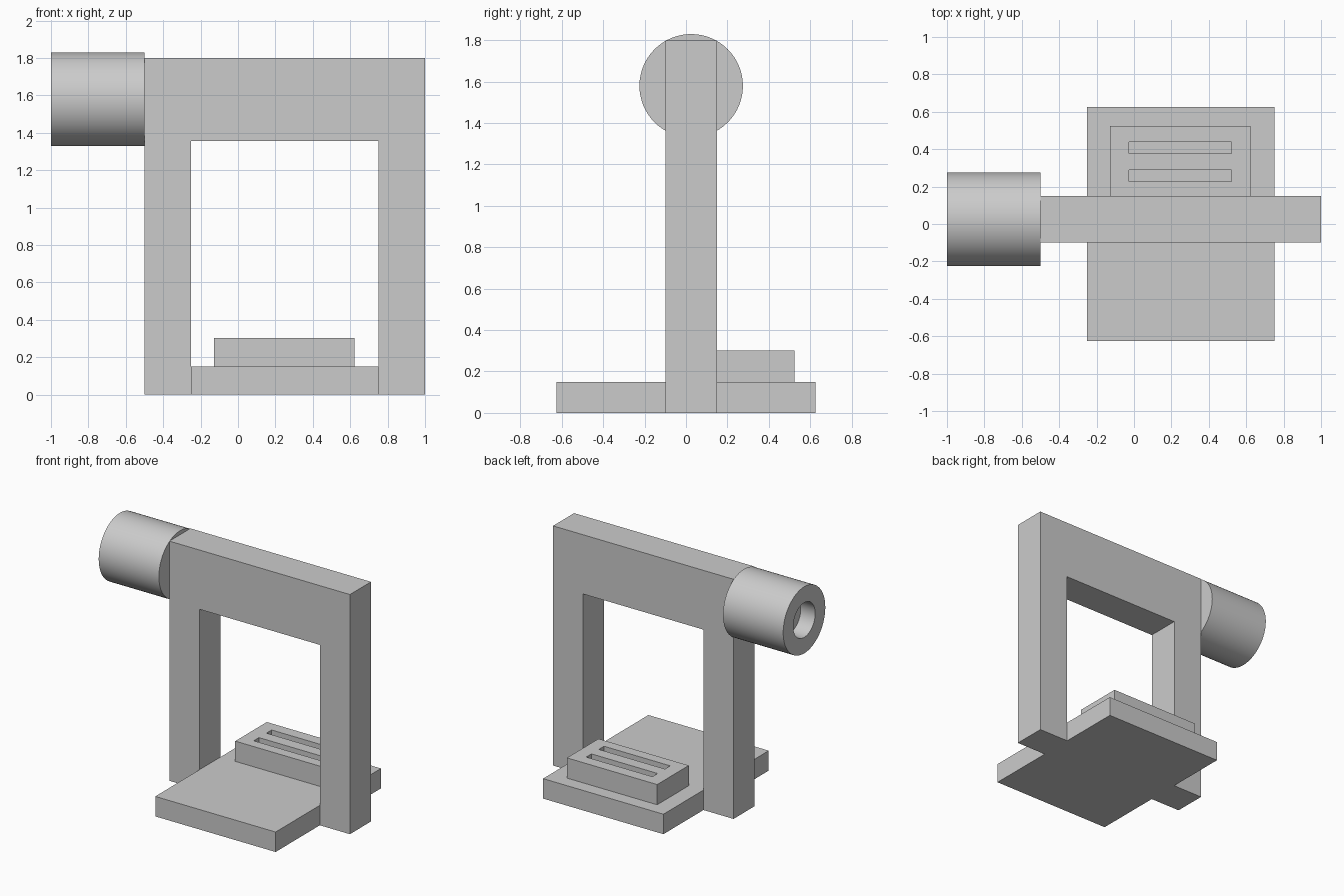
import bpy, bmesh, math

if "Cube" in bpy.data.objects:
    bpy.data.objects.remove(bpy.data.objects["Cube"])

grey = bpy.data.materials.new("plain grey")
grey.diffuse_color = (0.6, 0.6, 0.6, 1)
grey.use_nodes = True
grey.node_tree.nodes["Principled BSDF"].inputs["Base Color"].default_value = grey.diffuse_color


def finish(name, bm):
    bmesh.ops.recalc_face_normals(bm, faces=bm.faces)
    me = bpy.data.meshes.new(name)
    bm.to_mesh(me)
    bm.free()
    ob = bpy.data.objects.new(name, me)
    bpy.context.collection.objects.link(ob)
    me.materials.append(grey)
    return ob


def extruded(name, pts, axis_pt, offset):
    """Extrude a flat outline; axis_pt maps 2D points to 3D."""
    bm = bmesh.new()
    face = bm.faces.new([bm.verts.new(axis_pt(*p)) for p in pts])
    geo = bmesh.ops.extrude_face_region(bm, geom=[face])["geom"]
    bmesh.ops.translate(bm, vec=offset, verts=[v for v in geo if isinstance(v, bmesh.types.BMVert)])
    return finish(name, bm)


def box(name, x0, x1, y0, y1, z0, z1):
    return extruded(name, [(x0, y0), (x1, y0), (x1, y1), (x0, y1)],
                    lambda x, y: (x, y, z0), (0, 0, z1 - z0))


# Gate frame: one arch-shaped outline
extruded("gate_frame",
         [(-0.5, 0), (-0.25, 0), (-0.25, 1.355), (0.75, 1.355),
          (0.75, 0), (1, 0), (1, 1.8), (-0.5, 1.8)],
         lambda x, z: (x, -0.1, z), (0, 0.25, 0))

# Base plate between the legs
box("base_plate", -0.25, 0.75, -0.625, 0.625, 0, 0.15)

# Raised block with two blind slots
block = box("slotted_block", -0.128, 0.622, 0.15, 0.525, 0.15, 0.302)
for i, y in enumerate((0.258, 0.408)):
    cutter = box(f"slot_cutter_{i + 1}", -0.028, 0.522, y - 0.031, y + 0.031, 0.252, 0.4)
    cutter.hide_render = True
    cutter.hide_set(True)
    mod = block.modifiers.new(f"slot_{i + 1}", "BOOLEAN")
    mod.operation = "DIFFERENCE"
    mod.solver = "EXACT"
    mod.object = cutter

# Round motor housing with a blind bore in its outer end, spun around x
bm = bmesh.new()
N = 64
profile = [(-0.5, 0.25), (-1, 0.25), (-1, 0.13), (-0.88, 0.13)]
rings = [[bm.verts.new((x, 0.025 + r * math.cos(a), 1.58 + r * math.sin(a)))
          for a in (2 * math.pi * i / N for i in range(N))] for x, r in profile]
for a, b in zip(rings, rings[1:]):
    for i in range(N):
        bm.faces.new((a[i], a[(i + 1) % N], b[(i + 1) % N], b[i]))
bm.faces.new(rings[0])
bm.faces.new(rings[-1])
housing = finish("round_housing", bm)
bpy.context.view_layer.objects.active = housing
housing.select_set(True)
bpy.ops.object.shade_smooth_by_angle(angle=math.radians(30))
